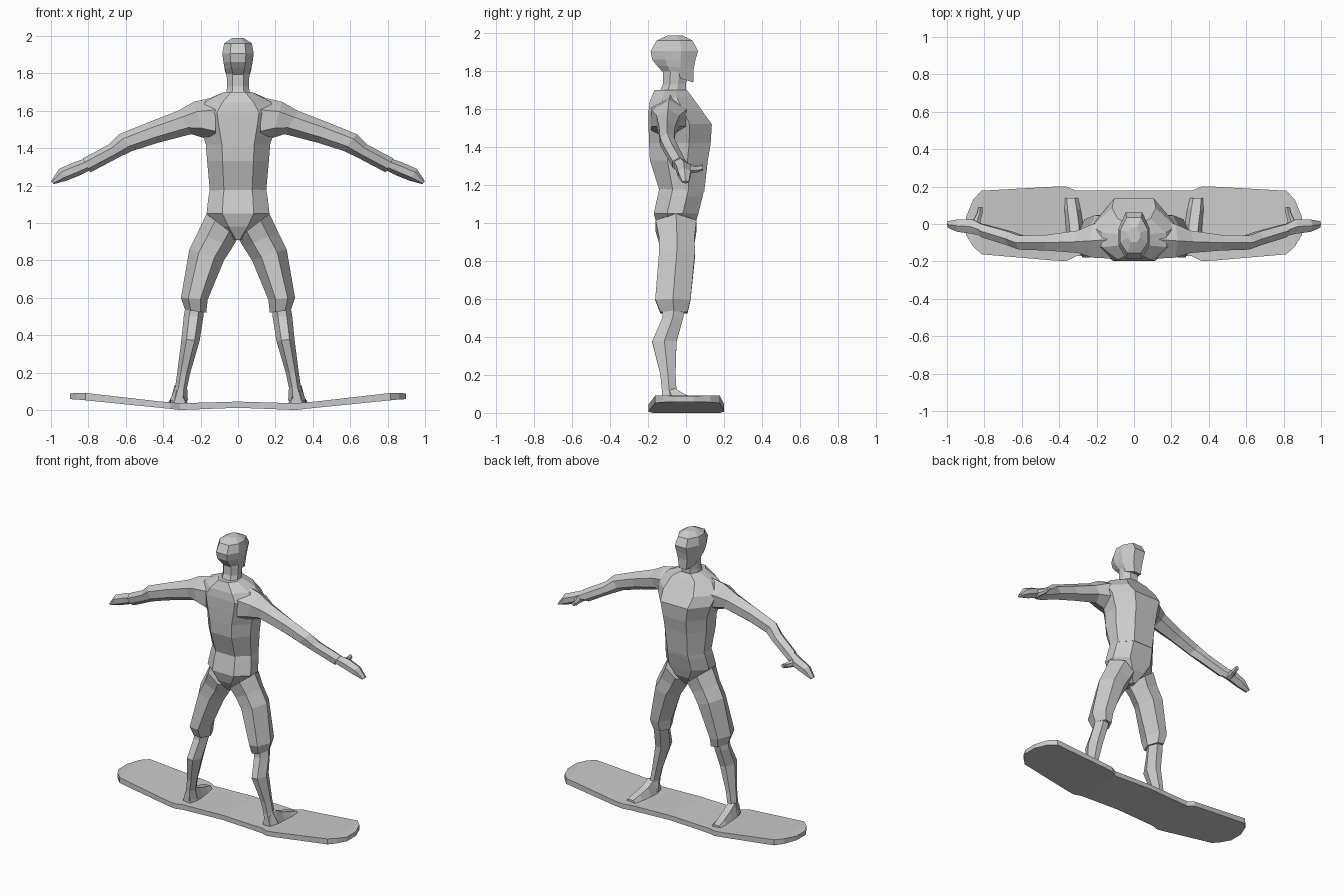
import bpy, bmesh
from mathutils import Vector as V

# Cross-section shapes in a unit square (u across, v in depth)
HEX = [(1, 0), (.45, 1), (-.45, 1), (-1, 0), (-.45, -1), (.45, -1)]
OCT = [(1, .3), (.52, 1), (-.52, 1), (-1, .3), (-1, -.4), (-.5, -1), (.5, -1), (1, -.4)]
BOX = [(1, 1), (-1, 1), (-1, -1), (1, -1)]


def ring(ax, az, bx, bz, y0, y1, tilt=0):
    """Section spanning a to b in x/z and y0 to y1 in depth."""
    a, b = V((ax, 0, az)), V((bx, 0, bz))
    return (a + b) / 2 + V((0, (y0 + y1) / 2, 0)), (a - b) / 2, V((0, (y1 - y0) / 2, tilt))


def level(w, z, y0, y1, tilt=0):
    return ring(w, z, -w, z, y0, y1, tilt)


def loft(name, rings, shape, mirror=False):
    bm = bmesh.new()
    loops = [[bm.verts.new(c + u * p + v * q) for p, q in shape] for c, u, v in rings]
    n = len(shape)
    for lo, hi in zip(loops, loops[1:]):
        for i in range(n):
            j = (i + 1) % n
            bm.faces.new((lo[i], lo[j], hi[j], hi[i]))
    bm.faces.new(loops[0])
    bm.faces.new(loops[-1])
    bmesh.ops.recalc_face_normals(bm, faces=bm.faces[:])
    me = bpy.data.meshes.new(name)
    bm.to_mesh(me)
    bm.free()
    ob = bpy.data.objects.new(name, me)
    bpy.context.collection.objects.link(ob)
    if mirror:
        ob.modifiers.new("mirror", 'MIRROR')
    return ob


# Board: x, y min, y max, bottom, top
half = [(.31, -.172, .178, 0, .036), (.36, -.198, .2, .006, .041), (.42, -.196, .2, .012, .046),
        (.815, -.162, .178, .052, .091), (.86, -.12, .13, .056, .092), (.897, -.06, .04, .058, .088)]
stations = [(-x, *r) for x, *r in reversed(half)] + [(0, -.172, .178, .012, .045)] + half
loft("board", [ring(x, t, x, b, y0, y1) for x, y0, y1, b, t in stations], BOX)

# Torso
loft("torso", [
    level(.15, 1.165, -.138, .096),
    level(.165, 1.33, -.19, .115),
    level(.172, 1.42, -.195, .13),
    level(.205, 1.52, -.197, .136),
    level(.225, 1.59, -.197, .085),
    level(.17, 1.655, -.19, .03, .012),
    level(.075, 1.70, -.165, .005)], OCT)

# Pelvis, narrowing to the crotch
loft("pelvis", [
    level(.148, 1.19, -.138, .098),
    level(.158, 1.14, -.15, .088),
    level(.168, 1.05, -.17, .065),
    level(.10, .98, -.15, .045),
    level(.02, .91, -.11, .0)], OCT)

# Neck and head
loft("neck", [
    level(.068, 1.66, -.15, .0),
    level(.058, 1.73, -.122, .0),
    level(.062, 1.82, -.12, .01)], OCT)
loft("head", [
    level(.052, 1.765, -.118, .038, -.025),
    level(.07, 1.82, -.155, .04, -.01),
    level(.078, 1.86, -.178, .05),
    level(.084, 1.905, -.186, .063),
    level(.074, 1.96, -.155, .035),
    level(.032, 1.988, -.095, -.02)], OCT)

# Trouser legs with gathered cuffs
loft("trouser_leg", [
    ring(.168, 1.05, .0, .92, -.16, .055),
    ring(.215, .95, .03, .87, -.142, .045),
    ring(.26, .86, .075, .80, -.142, .047),
    ring(.305, .60, .162, .59, -.162, .024),
    ring(.283, .535, .17, .52, -.135, .008)], HEX, True)

# Shins
loft("shin", [
    ring(.28, .56, .18, .56, -.12, -.005),
    ring(.29, .5, .185, .5, -.125, -.015),
    ring(.302, .38, .205, .37, -.178, -.05),
    ring(.325, .2, .255, .2, -.135, -.055),
    ring(.336, .12, .272, .12, -.127, -.05),
    ring(.365, .05, .268, .05, -.128, -.02)], HEX, True)

# Feet, heel to toe: y, x min, x max, top height
loft("foot", [((V(((a + b) / 2, y, (t + .03) / 2))), V(((b - a) / 2, 0, 0)), V((0, 0, (t - .03) / 2)))
              for y, a, b, t in [(-.125, .28, .345, .1), (-.06, .268, .365, .13),
                                 (.0, .27, .37, .095), (.08, .282, .38, .07), (.14, .295, .38, .052)]],
     [(1, -1), (.5, 1), (-.5, 1), (-1, -1)], True)

# Arms, shoulder to fingertips
loft("arm", [
    ring(.12, 1.675, .12, 1.42, -.185, .02),
    ring(.235, 1.648, .185, 1.455, -.18, .0),
    ring(.32, 1.6, .25, 1.475, -.155, -.035),
    ring(.48, 1.538, .43, 1.428, -.142, -.058),
    ring(.635, 1.475, .565, 1.385, -.137, -.062),
    ring(.69, 1.42, .635, 1.352, -.115, -.04),
    ring(.83, 1.345, .79, 1.27, -.07, .0)], HEX, True)
loft("hand", [
    ring(.815, 1.345, .795, 1.28, -.065, -.005),
    ring(.875, 1.325, .845, 1.255, -.052, .025),
    ring(.955, 1.29, .92, 1.225, -.042, .024),
    ring(1.0, 1.222, .985, 1.208, -.02, .015)], HEX, True)

# Thumbs
loft("thumb", [(V(c), V((s, 0, -s * .5)), V((s * .4, 0, s)))
               for c, s in [((.845, -.02, 1.285), .025), ((.84, .02, 1.285), .02),
                            ((.825, .06, 1.285), .015), ((.822, .09, 1.292), .012)]], HEX, True)
